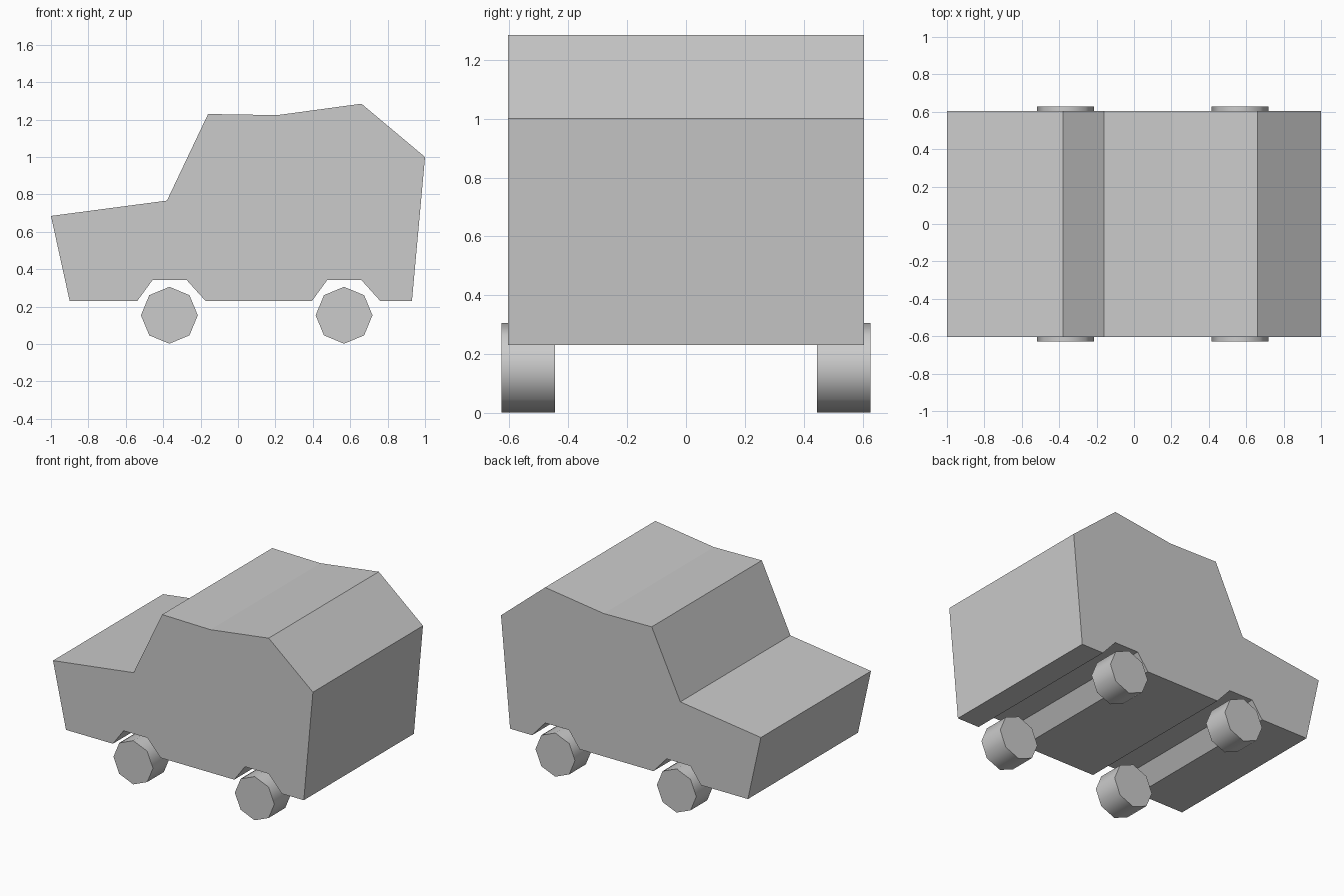
import bpy, bmesh, math

if "Cube" in bpy.data.objects:
    bpy.data.objects.remove(bpy.data.objects["Cube"])

BODY_HALF = 0.605
WHEEL_R, WHEEL_Z = 0.152, 0.154
WHEEL_W, WHEEL_Y = 0.183, 0.536
AXLES = {"front": -0.367, "rear": 0.567}


def arch(x):
    """Wheel arch notch in the sill, listed from rear to front."""
    return [(x + 0.194, 0.23), (x + 0.093, 0.342), (x - 0.09, 0.342), (x - 0.172, 0.23)]


def extrude_profile(name, profile, half):
    """Extrude an x-z outline along y, symmetric about y = 0."""
    bm = bmesh.new()
    face = bm.faces.new([bm.verts.new((x, -half, z)) for x, z in profile])
    side = bmesh.ops.extrude_face_region(bm, geom=[face])
    moved = [v for v in side["geom"] if isinstance(v, bmesh.types.BMVert)]
    bmesh.ops.translate(bm, verts=moved, vec=(0, 2 * half, 0))
    bmesh.ops.recalc_face_normals(bm, faces=bm.faces)
    mesh = bpy.data.meshes.new(name)
    bm.to_mesh(mesh)
    bm.free()
    obj = bpy.data.objects.new(name, mesh)
    bpy.context.collection.objects.link(obj)
    return obj


# Body: bonnet, windscreen, roof, sloping tail, sill with two arches
outline = [(-1.0, 0.685), (-0.38, 0.767), (-0.16, 1.23), (0.21, 1.224),
           (0.66, 1.285), (1.0, 1.0), (0.93, 0.23)]
outline += arch(AXLES["rear"])
outline += [(x, z) for x, z in arch(AXLES["front"])]
outline += [(-0.9, 0.23)]
extrude_profile("body", outline, BODY_HALF)

# Four eight-sided wheels with smooth treads and flat caps
for end, x in AXLES.items():
    for side, s in (("right", -1), ("left", 1)):
        bpy.ops.mesh.primitive_cylinder_add(
            vertices=8, radius=WHEEL_R, depth=WHEEL_W,
            location=(x, s * WHEEL_Y, WHEEL_Z), rotation=(math.pi / 2, 0, 0))
        bpy.context.object.name = f"{end}_{side}_wheel"
        bpy.ops.object.shade_smooth_by_angle(angle=math.radians(60))
